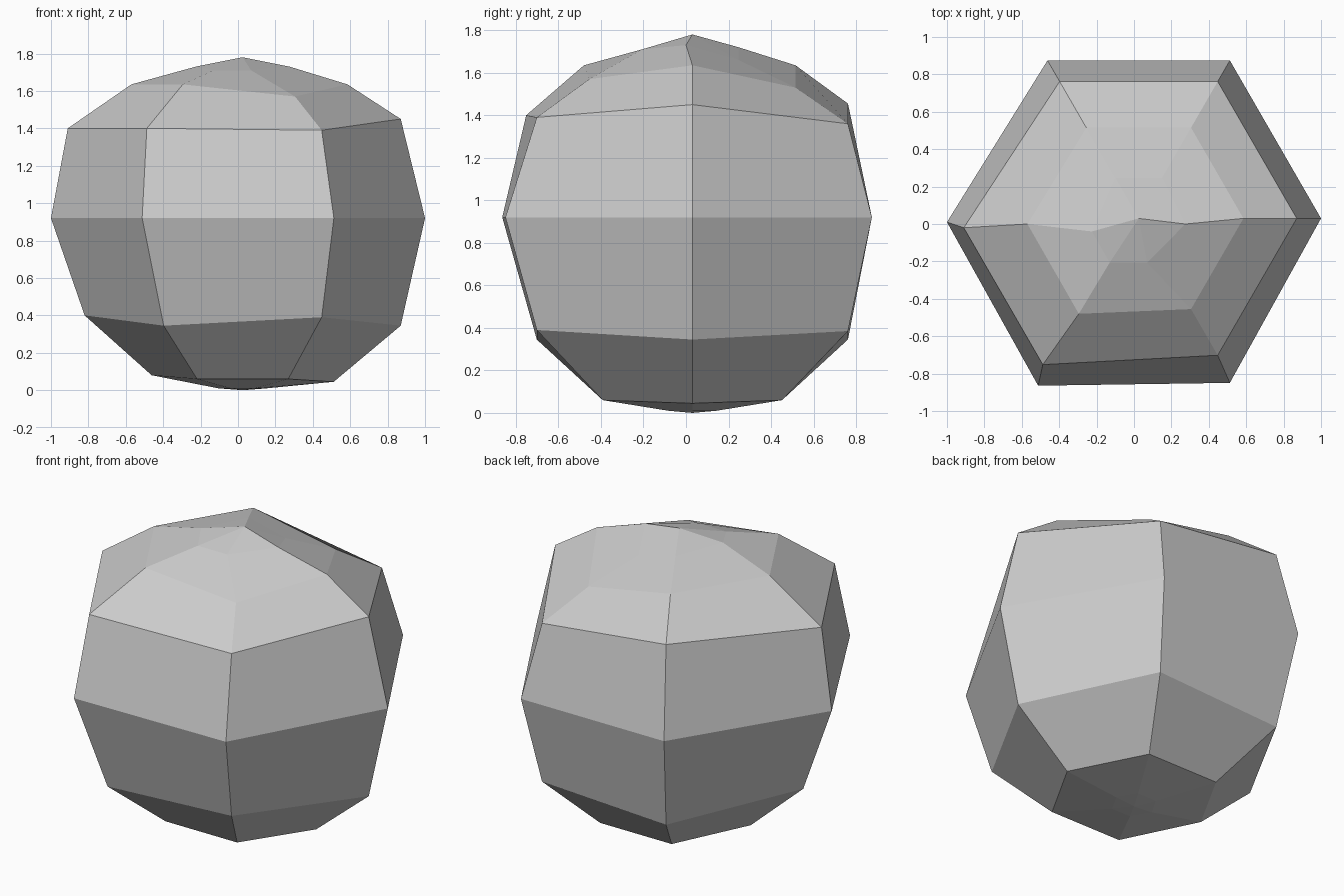
import bpy
import bmesh
from math import cos, sin, pi
from mathutils import Vector

SIDES = 6
CENTRE = Vector((0.025, 0.03, 0))

# The block that a new scene starts with
start_block = bpy.data.objects.get("Cube")
if start_block:
    bpy.data.objects.remove(start_block, do_unlink=True)

# One stone colour for the whole boulder
stone = bpy.data.materials.new("stone_grey")
stone.use_nodes = True
colour = (0.6, 0.6, 0.6, 1)
stone.diffuse_color = colour
stone.node_tree.nodes["Principled BSDF"].inputs["Base Color"].default_value = colour

# Rings from bottom to top: name -> (radius, height)
rings = {
    "base": (0.13, 0.01),
    "foot": (0.487, 0.06),
    "lower": (0.845, 0.345),
    "middle": (0.975, 0.92),
    "upper": (0.845, 1.4),
    "shoulder": (0.56, 1.635),
    "crown": (0.25, 1.72),
}

# Corners, counted anticlockwise from +x
RIGHT, BACK_RIGHT, BACK_LEFT, LEFT, FRONT_LEFT, FRONT_RIGHT = range(SIDES)

# Chips and bulges: offsets that make the ring corners uneven
nudges = {
    ("foot", LEFT): (0, 0, 0.02),
    ("foot", RIGHT): (0, 0, -0.015),
    ("lower", LEFT): (0, 0, 0.055),
    ("lower", FRONT_RIGHT): (0, 0, 0.045),
    ("lower", BACK_RIGHT): (0, 0, 0.04),
    ("middle", LEFT): (-0.05, -0.02, 0),
    ("middle", FRONT_LEFT): (-0.05, -0.05, 0),
    ("middle", FRONT_RIGHT): (0, -0.035, 0),
    ("upper", RIGHT): (0, 0, 0.05),
    ("upper", BACK_RIGHT): (0, 0, -0.04),
    ("upper", BACK_LEFT): (0, 0, 0.055),
    ("upper", LEFT): (-0.09, -0.05, 0),
    ("upper", FRONT_LEFT): (-0.09, -0.05, 0),
    ("upper", FRONT_RIGHT): (0, 0, -0.01),
    ("shoulder", BACK_RIGHT): (0, 0, -0.105),
    ("shoulder", LEFT): (-0.035, -0.03, 0),
    ("shoulder", FRONT_LEFT): (-0.04, -0.025, 0),
    ("shoulder", FRONT_RIGHT): (0, 0, -0.065),
    ("crown", RIGHT): (0, -0.03, 0.01),
    ("crown", BACK_RIGHT): (0, 0, -0.06),
    ("crown", LEFT): (0, -0.07, 0.01),
    ("crown", FRONT_LEFT): (-0.03, -0.02, -0.01),
    ("crown", FRONT_RIGHT): (-0.08, -0.02, -0.01),
}


def corner_point(name, corner):
    """Place one corner of a ring, with its nudge."""
    radius, height = rings[name]
    angle = 2 * pi * corner / SIDES
    point = CENTRE + Vector((radius * cos(angle), radius * sin(angle), height))
    return point + Vector(nudges.get((name, corner), (0, 0, 0)))


# Boulder: stacked rings joined by quads, closed by a fan at each end
bm = bmesh.new()
loops = [[bm.verts.new(corner_point(name, k)) for k in range(SIDES)] for name in rings]
bottom = bm.verts.new(CENTRE + Vector((0, 0, 0)))
top = bm.verts.new(CENTRE + Vector((0, 0, 1.78)))

for k in range(SIDES):
    n = (k + 1) % SIDES
    bm.faces.new((bottom, loops[0][n], loops[0][k]))
    for low, high in zip(loops, loops[1:]):
        bm.faces.new((low[k], low[n], high[n], high[k]))
    bm.faces.new((loops[-1][k], loops[-1][n], top))

bmesh.ops.recalc_face_normals(bm, faces=bm.faces)
mesh = bpy.data.meshes.new("boulder")
bm.to_mesh(mesh)
bm.free()
mesh.materials.append(stone)
boulder = bpy.data.objects.new("boulder", mesh)
bpy.context.collection.objects.link(boulder)
